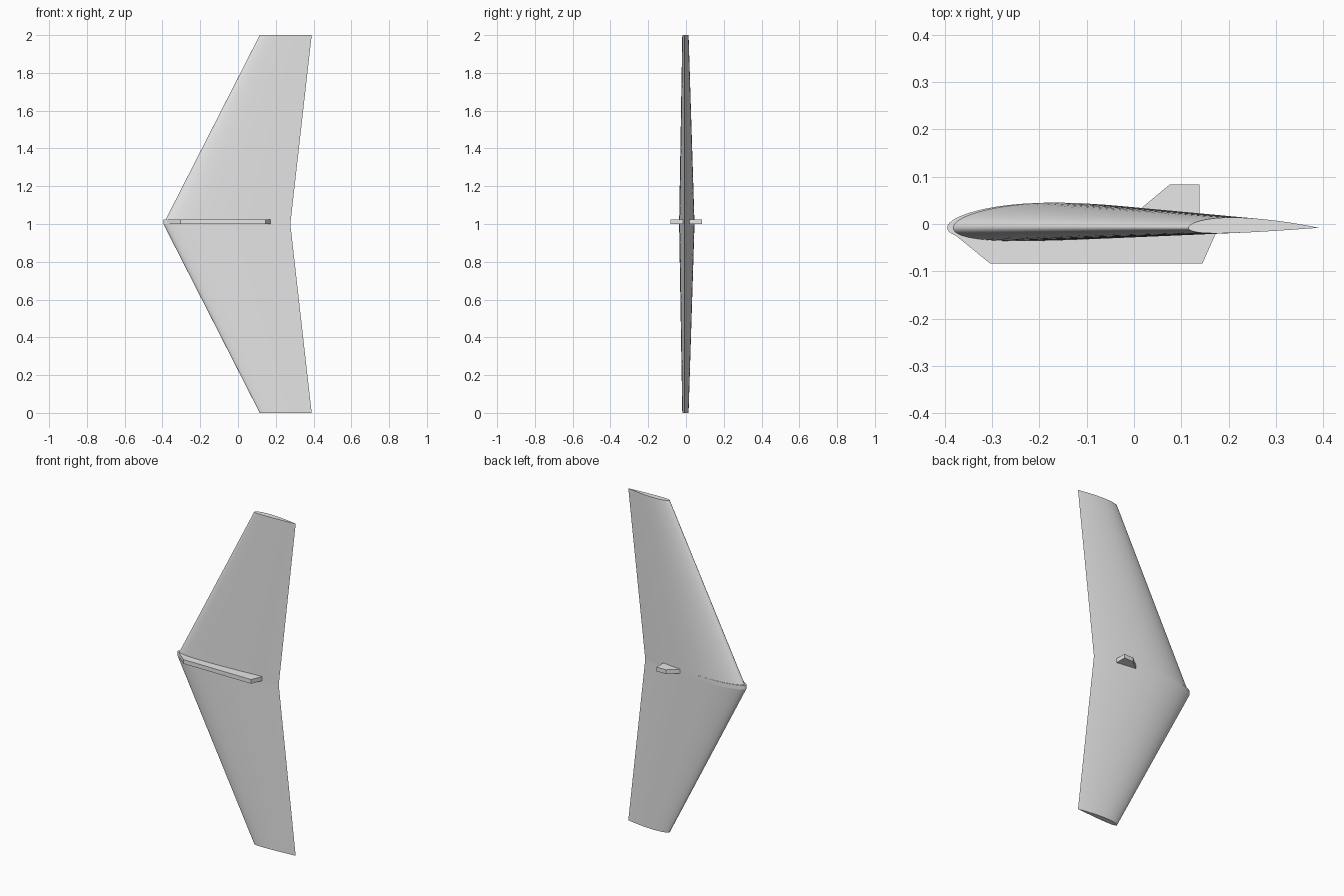
import bpy
import math

if "Cube" in bpy.data.objects:
    bpy.data.objects.remove(bpy.data.objects["Cube"], do_unlink=True)

# One plain grey for the whole aircraft
grey = bpy.data.materials.new("light grey")
grey.use_nodes = True
grey.diffuse_color = (0.8, 0.8, 0.8, 1)
grey.node_tree.nodes["Principled BSDF"].inputs["Base Color"].default_value = (0.8, 0.8, 0.8, 1)

CHORD_Y = -0.008      # height of the chord line
MID_Z = 1.0           # plane where the two wings meet
RIB = 0.025           # thickness of the rib, keel and fin


def airfoil(nose, tail, steps=40):
    """Cambered 12% section as (x, y) points, from tail over the back to nose and return."""
    chord = tail - nose
    camber, peak, thick = 0.02, 0.4, 0.12
    upper, lower = [], []
    for i in range(steps + 1):
        t = (1 - math.cos(math.pi * i / steps)) / 2
        half = 5 * thick * (0.2969 * math.sqrt(t) - 0.126 * t - 0.3516 * t**2
                            + 0.2843 * t**3 - 0.1036 * t**4)
        side = peak if t < peak else 1 - peak
        mean = camber * (1 - ((t - peak) / side) ** 2)
        upper.append((nose + t * chord, CHORD_Y + (mean + half) * chord))
        lower.append((nose + t * chord, CHORD_Y + (mean - half) * chord))
    return upper[::-1] + lower[1:-1]


def loft(name, low, low_z, high, high_z, smooth=True):
    """Closed solid between two outlines with equal point counts."""
    n = len(low)
    verts = [(x, y, low_z) for x, y in low] + [(x, y, high_z) for x, y in high]
    faces = [(i, (i + 1) % n, n + (i + 1) % n, n + i) for i in range(n)]
    faces += [tuple(reversed(range(n))), tuple(range(n, 2 * n))]
    mesh = bpy.data.meshes.new(name)
    mesh.from_pydata(verts, [], faces)
    mesh.materials.append(grey)
    obj = bpy.data.objects.new(name, mesh)
    bpy.context.collection.objects.link(obj)
    # Outlines drawn clockwise need their faces turned outwards
    area = sum(low[i - 1][0] * low[i][1] - low[i][0] * low[i - 1][1] for i in range(n))
    if area < 0:
        mesh.flip_normals()
    if smooth:
        bpy.ops.object.select_all(action="DESELECT")
        obj.select_set(True)
        bpy.context.view_layer.objects.active = obj
        bpy.ops.object.shade_smooth_by_angle(angle=math.radians(30))
    return obj


# Swept, tapered wings, mirrored about the middle plane
root = airfoil(-0.395, 0.277)
tip = airfoil(0.115, 0.39)
loft("upper_wing", root, MID_Z, tip, 2.0)
loft("lower_wing", tip, 0.0, root, MID_Z)

# Thin root section standing slightly proud of the upper wing
loft("center_rib", root, MID_Z, root, MID_Z + RIB)


def plate(name, outline):
    loft(name, outline, MID_Z, outline, MID_Z + RIB, smooth=False)


# Long keel on the front face and small fin on the back face
plate("keel", [(-0.392, -0.012), (-0.305, -0.083), (0.145, -0.083),
               (0.172, -0.022), (0.172, 0.0), (-0.38, 0.0)])
plate("tail_fin", [(-0.01, 0.012), (0.138, 0.0), (0.138, 0.084),
                   (0.075, 0.083), (0.01, 0.029)])
